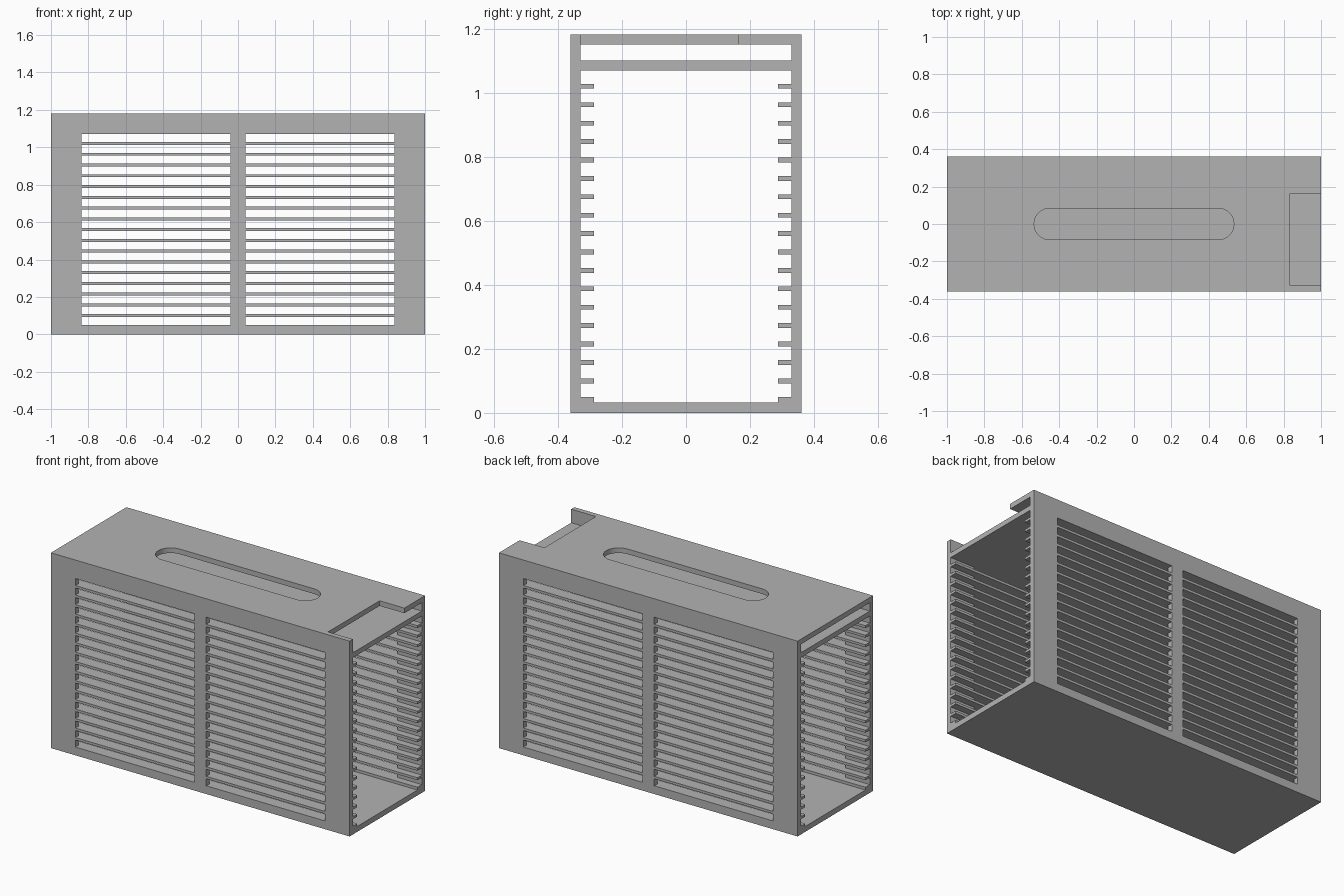
import bpy, bmesh, math

if "Cube" in bpy.data.objects:
    bpy.data.objects.remove(bpy.data.objects["Cube"], do_unlink=True)

# Main dimensions
HALF_Y, INNER_Y, RIB_Y = 0.361, 0.33, 0.288
FLOOR, SHELF_LOW, SHELF_TOP, LID_LOW, HEIGHT = 0.033, 1.07, 1.10, 1.151, 1.182
ROWS, PITCH, GAP = 18, 0.0575, 0.0425
ROW_Z = [(SHELF_LOW - GAP - i * PITCH, SHELF_LOW - i * PITCH) for i in reversed(range(ROWS))]

grey = bpy.data.materials.new("plain grey")
grey.use_nodes = True
grey.diffuse_color = (0.45, 0.45, 0.45, 1)
grey.node_tree.nodes["Principled BSDF"].inputs["Base Color"].default_value = (0.45, 0.45, 0.45, 1)


def finish(name, bm):
    bmesh.ops.recalc_face_normals(bm, faces=bm.faces)
    mesh = bpy.data.meshes.new(name)
    bm.to_mesh(mesh)
    bm.free()
    mesh.materials.append(grey)
    obj = bpy.data.objects.new(name, mesh)
    bpy.context.collection.objects.link(obj)
    return obj


def boxes(name, bounds):
    bm = bmesh.new()
    for x0, x1, y0, y1, z0, z1 in bounds:
        for v in bmesh.ops.create_cube(bm, size=1)["verts"]:
            v.co = (x1 if v.co.x > 0 else x0, y1 if v.co.y > 0 else y0, z1 if v.co.z > 0 else z0)
    return finish(name, bm)


def prism(name, points, offset):
    bm = bmesh.new()
    face = bm.faces.new([bm.verts.new(p) for p in points])
    moved = bmesh.ops.extrude_face_region(bm, geom=[face])["geom"]
    bmesh.ops.translate(bm, vec=offset, verts=[g for g in moved if isinstance(g, bmesh.types.BMVert)])
    return finish(name, bm)


def cut(target, cutter):
    cutter.hide_render = True
    mod = target.modifiers.new("cut", 'BOOLEAN')
    mod.operation, mod.solver, mod.object = 'DIFFERENCE', 'EXACT', cutter
    bpy.context.view_layer.objects.active = target
    bpy.ops.object.modifier_apply(modifier=mod.name)
    bpy.data.objects.remove(cutter, do_unlink=True)


# Outer case
case = boxes("slotted_case", [(-1, 1, -HALF_Y, HALF_Y, 0, HEIGHT)])

# Open tunnel with a row of ribs along both walls
side = [(RIB_Y, FLOOR)]
for low, high in ROW_Z:
    side += [(RIB_Y, low), (INNER_Y, low), (INNER_Y, high), (RIB_Y, high)]
side.pop()
profile = side + [(-y, z) for y, z in reversed(side)]
cut(case, prism("tunnel_cutter", [(-1.1, y, z) for y, z in profile], (2.2, 0, 0)))

# Shallow upper compartment between shelf and lid
cut(case, boxes("compartment_cutter", [(-1.1, 1.1, -INNER_Y, INNER_Y, SHELF_TOP, LID_LOW)]))

# Two columns of vents through both side walls
cut(case, boxes("vent_cutter", [(x0, x1, -0.5, 0.5, low, high)
                                for x0, x1 in ((-0.836, -0.04), (0.04, 0.836))
                                for low, high in ROW_Z]))

# Notch in the lid at the left end
cut(case, boxes("notch_cutter", [(0.834, 1.1, -INNER_Y, 0.163, 1.125, 1.3)]))

# Long rounded slot in the lid
radius, reach, steps = 0.084, 0.45, 16
outline = []
for end in (1, -1):
    for i in range(steps + 1):
        a = math.pi * (i / steps - 0.5)
        outline.append((end * (reach + radius * math.cos(a)), end * radius * math.sin(a), 1.125))
cut(case, prism("lid_slot_cutter", outline, (0, 0, 0.2)))

# Smooth the rounded slot ends, keep the rest crisp
bpy.ops.object.select_all(action='DESELECT')
case.select_set(True)
bpy.context.view_layer.objects.active = case
bpy.ops.object.shade_smooth_by_angle(angle=math.radians(30))
